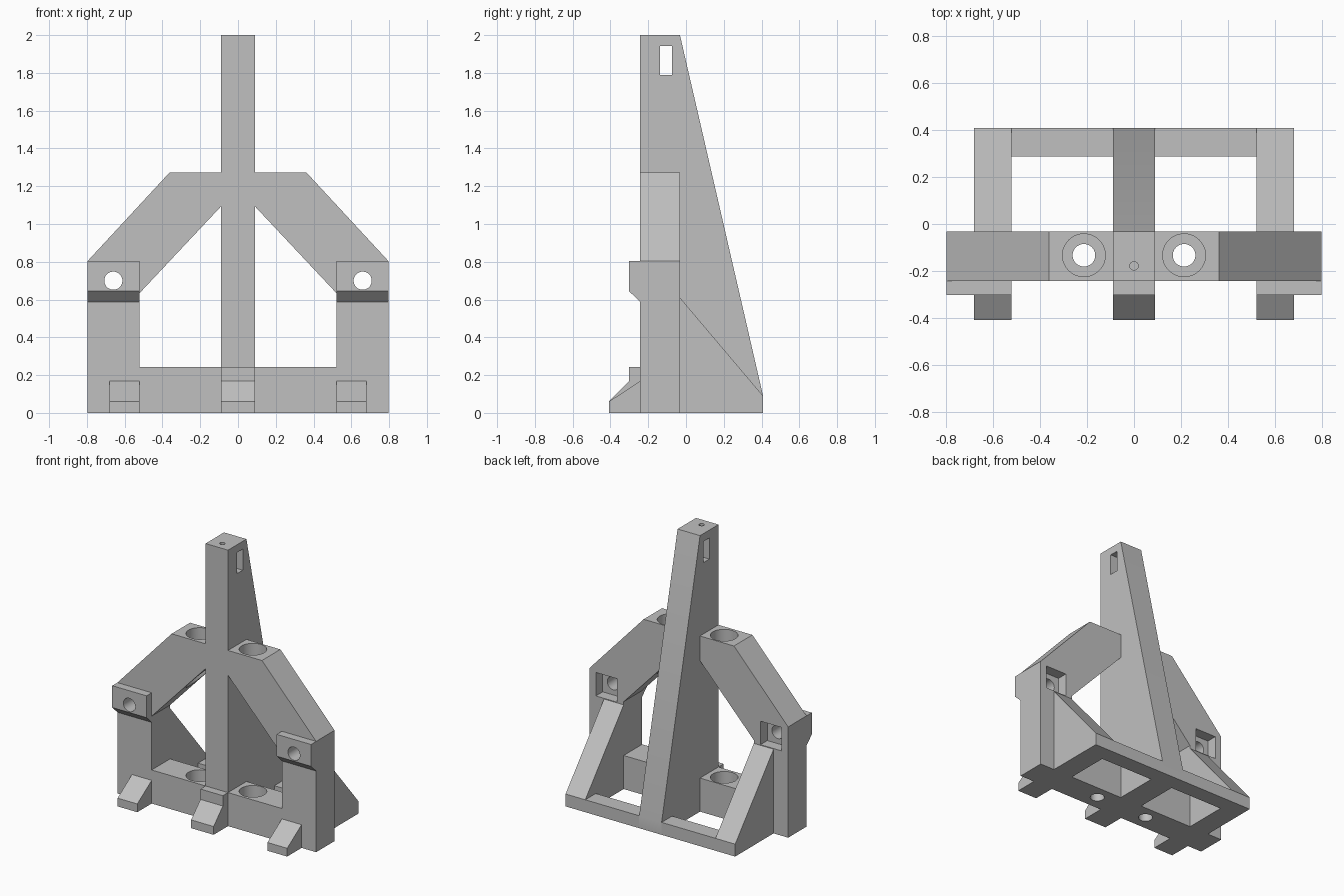
import bpy, bmesh, math
from mathutils import Vector, Matrix

cube = bpy.data.objects.get("Cube")
if cube:
    bpy.data.objects.remove(cube, do_unlink=True)

GREY = (0.53, 0.53, 0.53, 1.0)
mat = bpy.data.materials.new("plain grey")
mat.use_nodes = True
mat.diffuse_color = GREY
mat.node_tree.nodes["Principled BSDF"].inputs["Base Color"].default_value = GREY

# Shared dimensions
FRONT, BACK = -0.243, -0.032
REAR = 0.408
HALF_MAST = 0.09
INNER, OUTER = 0.522, 0.797
FOOT_OUTER = 0.68
LUG_X, LUG_Z = 0.66, 0.70
BOLT_X, BOLT_Y = 0.213, -0.133


def add_object(name, bm):
    bmesh.ops.recalc_face_normals(bm, faces=bm.faces)
    mesh = bpy.data.meshes.new(name)
    bm.to_mesh(mesh)
    bm.free()
    mesh.materials.append(mat)
    obj = bpy.data.objects.new(name, mesh)
    bpy.context.scene.collection.objects.link(obj)
    return obj


def prism(name, profile, start, end, axis):
    """Extrude a 2D profile: axis 'x' takes (y, z) points, 'y' takes (x, z)."""
    bm = bmesh.new()
    place = (lambda a, b: (start, a, b)) if axis == "x" else (lambda a, b: (a, start, b))
    face = bm.faces.new([bm.verts.new(place(a, b)) for a, b in profile])
    moved = bmesh.ops.extrude_face_region(bm, geom=[face])["geom"]
    step = Vector((end - start, 0, 0) if axis == "x" else (0, end - start, 0))
    bmesh.ops.translate(bm, vec=step, verts=[g for g in moved if isinstance(g, bmesh.types.BMVert)])
    return add_object(name, bm)


def box_profile(a0, a1, b0, b1):
    return [(a0, b0), (a1, b0), (a1, b1), (a0, b1)]


def cylinder_cutter(name, radius, centre, length, along_y=False):
    bm = bmesh.new()
    bmesh.ops.create_cone(bm, cap_ends=True, segments=48, radius1=radius,
                          radius2=radius, depth=length)
    if along_y:
        bmesh.ops.rotate(bm, verts=bm.verts, matrix=Matrix.Rotation(math.pi / 2, 3, "X"))
    bmesh.ops.translate(bm, verts=bm.verts, vec=centre)
    return add_object(name, bm)


def finish(obj, cutters=(), mirror=True):
    """Cut the holes, mirror to the other side, then bake the result."""
    for cutter in cutters:
        mod = obj.modifiers.new("cut", "BOOLEAN")
        mod.operation = "DIFFERENCE"
        mod.solver = "EXACT"
        mod.object = cutter
    if mirror:
        mod = obj.modifiers.new("mirror", "MIRROR")
        mod.use_mirror_merge = False
    bpy.context.view_layer.update()
    graph = bpy.context.evaluated_depsgraph_get()
    obj.data = bpy.data.meshes.new_from_object(obj.evaluated_get(graph))
    obj.modifiers.clear()
    for other in bpy.context.selected_objects:
        other.select_set(False)
    obj.select_set(True)
    bpy.context.view_layer.objects.active = obj
    bpy.ops.object.shade_smooth_by_angle(angle=math.radians(25))


# Cutters for bolt holes, nut pockets, mast slot and pin hole
access_hole = cylinder_cutter("access_cutter", 0.091, (BOLT_X, BOLT_Y, 0.78), 1.4)
bolt_hole = cylinder_cutter("bolt_cutter", 0.048, (BOLT_X, BOLT_Y, 0.05), 0.3)
lug_hole = cylinder_cutter("lug_cutter", 0.048, (LUG_X, -0.2, LUG_Z), 0.6, True)
nut_pocket = prism("pocket_cutter",
                   box_profile(LUG_X - 0.085, LUG_X + 0.085, LUG_Z - 0.085, LUG_Z + 0.085),
                   -0.11, 0.05, "y")
slot = prism("slot_cutter", box_profile(-0.138, -0.074, 1.79, 1.943), -0.3, 0.3, "x")
pin_hole = cylinder_cutter("pin_cutter", 0.018, (0, -0.178, 1.95), 0.3)
cutters = [access_hole, bolt_hole, lug_hole, nut_pocket, slot, pin_hole]
for cutter in cutters:
    cutter.hide_render = True

# Tapered central mast
mast = prism("mast", [(FRONT, 0), (REAR, 0), (REAR, 0.09), (BACK, 2.0), (FRONT, 2.0)],
             -HALF_MAST, HALF_MAST, "x")
finish(mast, [slot, pin_hole], mirror=False)

# Front frame: base bar, post and sloping shoulder in one outline
frame = prism("front_frame",
              [(HALF_MAST, 0), (OUTER, 0), (OUTER, 0.803), (0.362, 1.273),
               (HALF_MAST, 1.273), (HALF_MAST, 1.093), (INNER, 0.633),
               (INNER, 0.243), (HALF_MAST, 0.243)], FRONT, BACK, "y")
finish(frame, [access_hole, bolt_hole, lug_hole, nut_pocket])

# Bolt lugs on the post fronts
lug = prism("post_lug", [(FRONT, 0.588), (FRONT, 0.803), (-0.302, 0.803), (-0.302, 0.645)],
            INNER, OUTER, "x")
finish(lug, [lug_hole])

# Rear braces and the bar joining them
brace = prism("rear_brace", [(BACK, 0), (REAR, 0), (REAR, 0.09), (BACK, 0.61)],
              INNER, FOOT_OUTER, "x")
finish(brace)
rear_bar = prism("rear_bar", box_profile(0.288, REAR, 0, 0.09), HALF_MAST, INNER, "x")
finish(rear_bar)

# Front feet
side_foot = prism("side_foot", [(FRONT, 0), (FRONT, 0.168), (-0.408, 0.06), (-0.408, 0)],
                  INNER, FOOT_OUTER, "x")
finish(side_foot)
centre_foot = prism("centre_foot",
                    [(FRONT, 0), (FRONT, 0.243), (-0.302, 0.243), (-0.302, 0.168),
                     (-0.408, 0.06), (-0.408, 0)], -HALF_MAST, HALF_MAST, "x")
finish(centre_foot, mirror=False)

for cutter in cutters:
    bpy.data.objects.remove(cutter, do_unlink=True)
